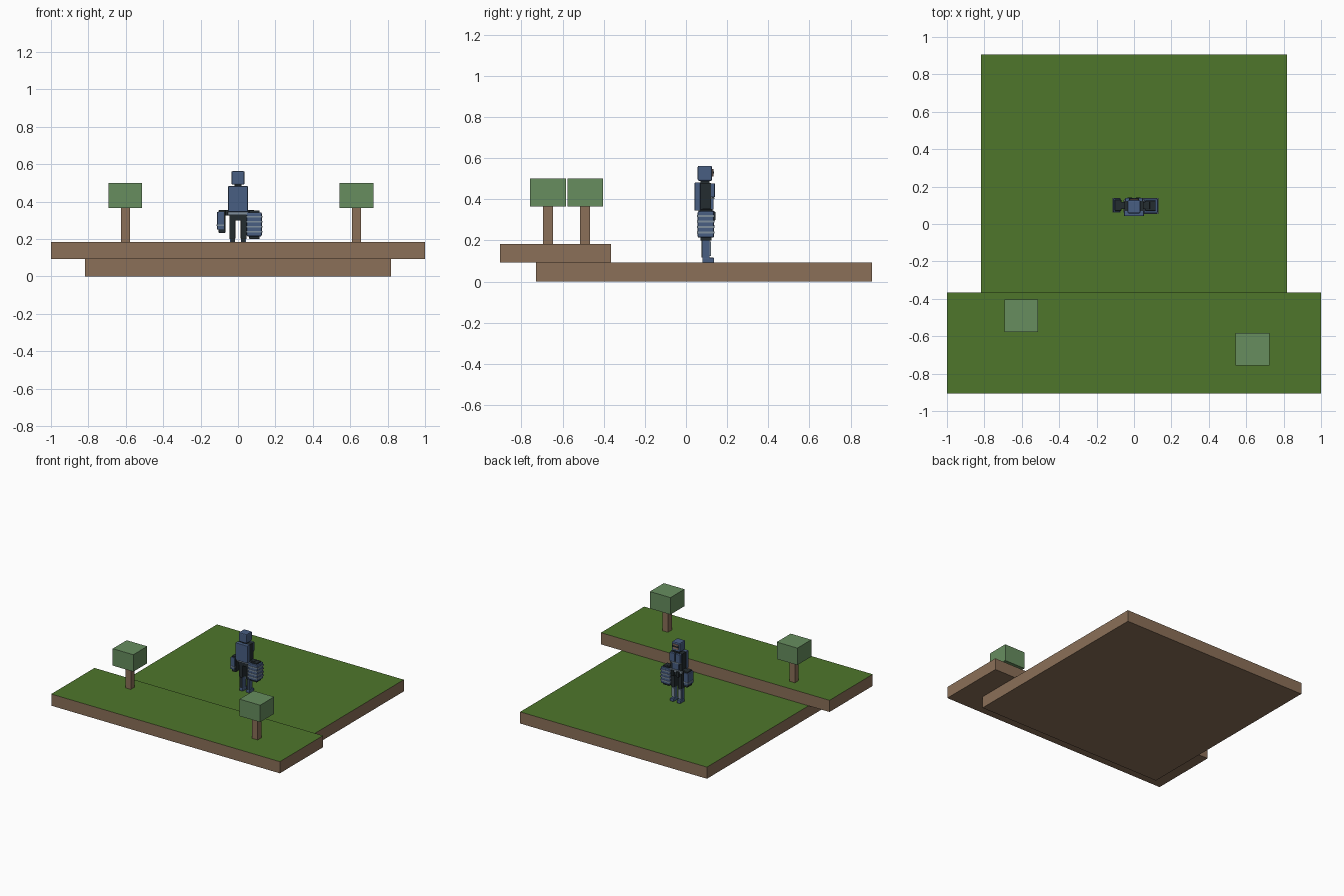
import bpy
import bmesh


def material(name, rgb):
    m = bpy.data.materials.new(name)
    lin = [(c / 255 / 12.92) if c < 11 else ((c / 255 + 0.055) / 1.055) ** 2.4 for c in rgb]
    m.diffuse_color = (*lin, 1)
    return m


GRASS = material("grass green", (78, 118, 43))
SOIL = material("soil brown", (139, 112, 88))
LEAF = material("leaf green", (103, 141, 95))
BLUE = material("armour blue", (72, 94, 130))
DARK = material("joint black", (36, 44, 48))
GREY = material("steel grey", (128, 144, 158))
TAN = material("visor tan", (150, 120, 105))


def box(name, x, y, z, mat, bevel=0.0, top=None):
    """Box from (min, max) ranges, with an optional second colour on top."""
    bm = bmesh.new()
    bmesh.ops.create_cube(bm, size=1)
    for v in bm.verts:
        for i, (lo, hi) in enumerate((x, y, z)):
            v.co[i] = hi if v.co[i] > 0 else lo
    mesh = bpy.data.meshes.new(name)
    bm.normal_update()
    if top:
        for f in bm.faces:
            f.material_index = int(f.normal.z > 0.5)
    bm.to_mesh(mesh)
    bm.free()
    mesh.materials.append(mat)
    if top:
        mesh.materials.append(top)
    ob = bpy.data.objects.new(name, mesh)
    bpy.context.collection.objects.link(ob)
    if bevel:
        mod = ob.modifiers.new("bevel", 'BEVEL')
        mod.width = bevel
        mod.segments = 2
    return ob


def pair(name, x, y, z, mat, bevel=0.0):
    """Same box on both sides of the centre line."""
    box(name + "_right", x, y, z, mat, bevel)
    box(name + "_left", (-x[1], -x[0]), y, z, mat, bevel)


# Ground slabs
box("lower_ground", (-0.817, 0.817), (-0.728, 0.905), (0, 0.092), SOIL, top=GRASS)
box("upper_ground", (-1, 1), (-0.905, -0.365), (0.092, 0.184), SOIL, top=GRASS)

# Block trees
for side, cx, cy in (("left", -0.602, -0.49), ("right", 0.634, -0.67)):
    box(side + "_trunk", (cx - 0.024, cx + 0.024), (cy - 0.024, cy + 0.024), (0.184, 0.366), SOIL)
    box(side + "_canopy", (cx - 0.09, cx + 0.09), (cy - 0.087, cy + 0.087), (0.366, 0.5), LEAF)

# Head, visor and neck
box("head", (-0.035, 0.035), (0.057, 0.127), (0.49, 0.563), BLUE, 0.007)
box("visor", (-0.022, 0.022), (0.126, 0.133), (0.51, 0.548), TAN, 0.002)
box("visor_slot", (-0.026, 0.026), (0.128, 0.136), (0.526, 0.536), DARK)
box("neck", (-0.02, 0.02), (0.07, 0.115), (0.475, 0.495), DARK)

# Torso with back and chest armour
box("torso_core", (-0.05, 0.05), (0.068, 0.122), (0.345, 0.48), DARK)
box("back_armour", (-0.053, 0.053), (0.042, 0.07), (0.345, 0.482), BLUE, 0.003)
pair("chest_plate", (0.004, 0.047), (0.12, 0.14), (0.41, 0.478), BLUE, 0.003)
box("belly_plate", (-0.028, 0.028), (0.12, 0.134), (0.35, 0.402), BLUE, 0.002)
box("chest_strip", (-0.045, 0.045), (0.121, 0.138), (0.402, 0.409), GREY)

# Belt and hips
box("belt", (-0.055, 0.055), (0.06, 0.13), (0.327, 0.345), GREY, 0.002)
box("hips", (-0.045, 0.045), (0.07, 0.124), (0.3, 0.33), DARK)
pair("belt_pouch", (0.012, 0.034), (0.126, 0.143), (0.298, 0.34), DARK, 0.002)

# Legs and feet
pair("thigh", (0.014, 0.046), (0.077, 0.122), (0.2, 0.312), DARK, 0.003)
pair("shin", (0.015, 0.044), (0.08, 0.115), (0.11, 0.205), BLUE, 0.003)
pair("calf_back", (0.02, 0.038), (0.076, 0.082), (0.118, 0.2), DARK)
pair("shin_guard", (0.017, 0.042), (0.114, 0.122), (0.125, 0.195), GREY)
pair("foot", (0.014, 0.046), (0.079, 0.137), (0.092, 0.116), BLUE, 0.004)

# Arm joints reaching out from the waist
pair("arm_joint", (0.045, 0.085), (0.08, 0.118), (0.325, 0.355), DARK, 0.003)

# Slim left arm
box("left_forearm", (-0.103, -0.068), (0.07, 0.13), (0.232, 0.355), DARK, 0.003)
box("left_arm_plate", (-0.112, -0.074), (0.064, 0.136), (0.25, 0.345), BLUE, 0.004)
box("left_arm_band", (-0.114, -0.072), (0.062, 0.138), (0.268, 0.276), GREY)

# Heavy banded right gauntlet
box("right_forearm", (0.06, 0.115), (0.07, 0.125), (0.2, 0.352), DARK, 0.003)
box("right_gauntlet", (0.046, 0.127), (0.057, 0.136), (0.214, 0.342), BLUE, 0.006)
for i in range(4):
    z = 0.234 + i * 0.027
    box(f"gauntlet_band_{i + 1}", (0.043, 0.131), (0.054, 0.139), (z, z + 0.009), GREY)
